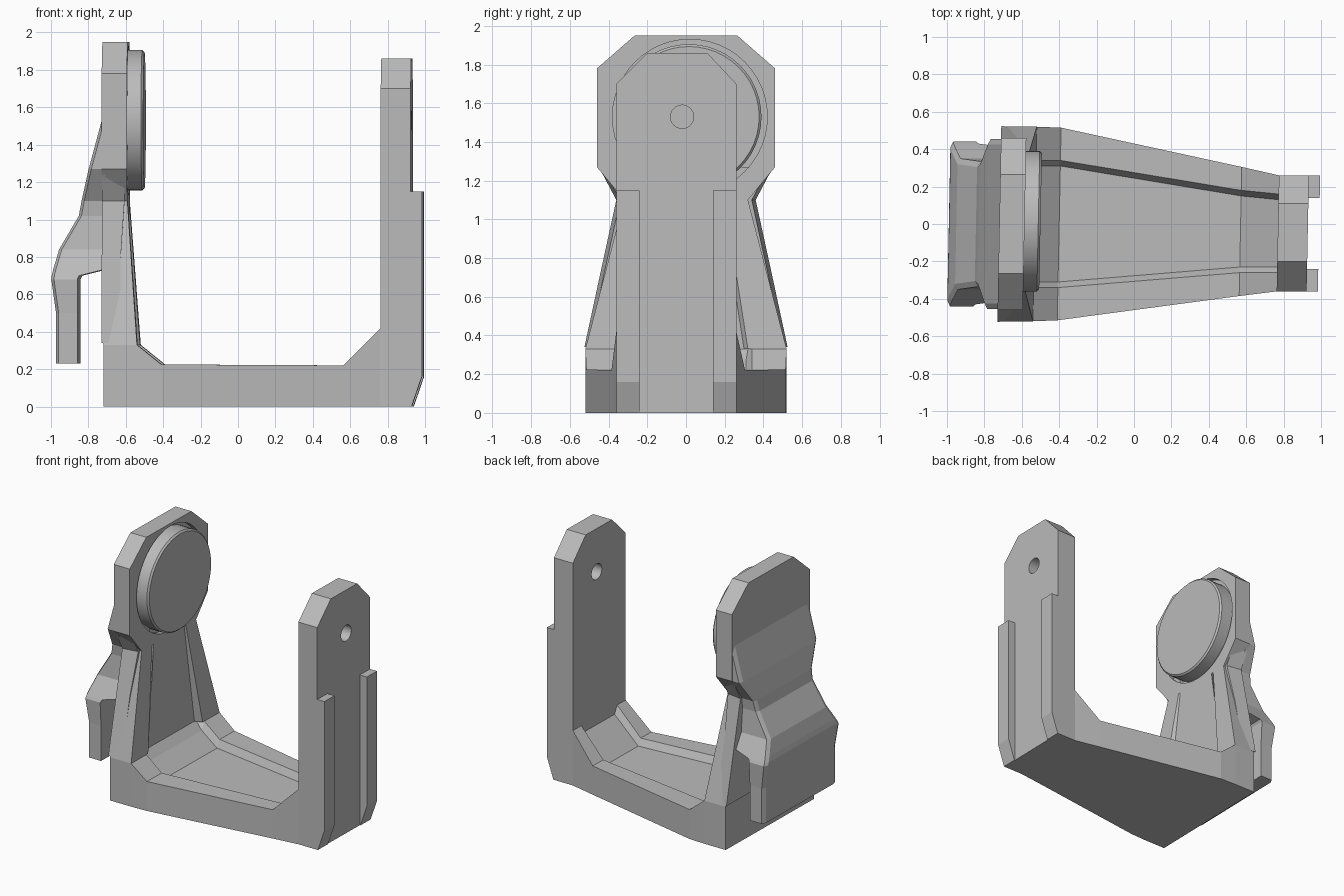
import bpy, bmesh, math
from mathutils import Matrix

SKEW = 0.02  # the whole bracket is turned very slightly about z

if "Cube" in bpy.data.objects:
    bpy.data.objects.remove(bpy.data.objects["Cube"])

grey = bpy.data.materials.new("plain_grey")
grey.use_nodes = True
grey.diffuse_color = (0.5, 0.5, 0.5, 1)
grey.node_tree.nodes["Principled BSDF"].inputs["Base Color"].default_value = (0.5, 0.5, 0.5, 1)


def finish(name, bm):
    for v in bm.verts:
        v.co.x += SKEW * v.co.y
    bmesh.ops.recalc_face_normals(bm, faces=bm.faces)
    mesh = bpy.data.meshes.new(name)
    bm.to_mesh(mesh)
    bm.free()
    mesh.materials.append(grey)
    obj = bpy.data.objects.new(name, mesh)
    bpy.context.collection.objects.link(obj)
    return obj


def loft(name, rings):
    """Skin a list of equal-length point rings and cap both ends."""
    bm = bmesh.new()
    loops = [[bm.verts.new(p) for p in ring] for ring in rings]
    n = len(loops[0])
    for a, b in zip(loops, loops[1:]):
        for i in range(n):
            j = (i + 1) % n
            bm.faces.new((a[i], a[j], b[j], b[i]))
    bm.faces.new(loops[0])
    bm.faces.new(loops[-1])
    return finish(name, bm)


def disc(name, x0, x1, y, z, radius, bevel=0.0):
    """Round plate with its axis along x, optionally bevelled at x1."""
    steps = [(x0, radius), (x1 - bevel, radius)]
    if bevel:
        steps.append((x1, radius - bevel))
    angles = [math.tau * i / 48 for i in range(48)]
    return loft(name, [[(x, y + r * math.cos(a), z + r * math.sin(a)) for a in angles]
                       for x, r in steps])


def cut(obj, cutter):
    cutter.hide_render = True
    mod = obj.modifiers.new("cut", "BOOLEAN")
    mod.operation = "DIFFERENCE"
    mod.solver = "EXACT"
    mod.object = cutter
    bpy.context.view_layer.objects.active = obj
    bpy.ops.object.modifier_apply(modifier=mod.name)
    bpy.data.objects.remove(cutter)


# Base: tapered trough with raised rims and a ramp at each end
# x, centre y, half width, trough half width, rim z, trough z
base_sections = [
    (-0.71, 0, 0.52, 0.35, 0.33, 0.33),
    (-0.585, 0, 0.52, 0.35, 0.33, 0.33),
    (-0.53, 0, 0.52, 0.34, 0.33, 0.27),
    (-0.40, 0, 0.515, 0.34, 0.225, 0.17),
    (0.57, -0.04, 0.345, 0.22, 0.22, 0.17),
    (0.77, -0.05, 0.31, 0.21, 0.42, 0.36),
    (0.80, -0.05, 0.31, 0.21, 0.42, 0.42),
    (0.93, -0.05, 0.31, 0.21, 0.42, 0.42),
]
loft("base_trough", [
    [(x, c - w, 0), (x, c - w, top), (x, c - i, top), (x, c - i + 0.03, floor),
     (x, c + i - 0.03, floor), (x, c + i, top), (x, c + w, top), (x, c + w, 0)]
    for x, c, w, i, top, floor in base_sections])

# Narrow arm with clipped corners and a pivot hole
arm_outline = [(-0.36, 0.3), (0.26, 0.3), (0.26, 1.70), (0.11, 1.86),
               (-0.20, 1.86), (-0.36, 1.70)]
narrow_arm = loft("narrow_arm", [[(x, y, z) for y, z in arm_outline] for x in (0.77, 0.93)])
cut(narrow_arm, disc("hole_cutter", 0.6, 1.1, -0.02, 1.53, 0.06))

# Two outer ribs with a slanted foot
rib_outline = [(0.92, 0), (0.935, 0), (0.99, 0.16), (0.99, 1.15), (0.92, 1.15)]
for name, y0, y1 in (("front_rib", -0.36, -0.24), ("back_rib", 0.14, 0.26)):
    loft(name, [[(x, y, z) for x, z in rib_outline] for y in (y0, y1)])

# Wide arm: waisted plate with a shallow groove fading upward
# z, outer x, inner x, half width, groove half width, groove depth
wide_sections = [
    (0.33, -0.71, -0.53, 0.52, 0.32, 0.055),
    (1.10, -0.72, -0.585, 0.32, 0.20, 0),
    (1.27, -0.72, -0.585, 0.46, 0.20, 0),
    (1.78, -0.72, -0.585, 0.46, 0.20, 0),
    (1.95, -0.72, -0.585, 0.265, 0.20, 0),
]
wide_arm = loft("wide_arm", [
    [(xo, -w, z), (xi, -w, z), (xi, -g, z), (xi - d, -g + 0.02, z),
     (xi - d, g - 0.02, z), (xi, g, z), (xi, w, z), (xo, w, z)]
    for z, xo, xi, w, g, d in wide_sections])
cut(wide_arm, disc("recess_cutter", -0.625, -0.4, 0.02, 1.53, 0.40))

# Round pad seated in the recess
pad = disc("round_pad", -0.65, -0.50, 0.015, 1.53, 0.375, 0.012)
bpy.context.view_layer.objects.active = pad
pad.select_set(True)
bpy.ops.object.shade_smooth_by_angle(angle=math.radians(25))
pad.select_set(False)

# Outer guard: bulges out from the wide arm, then hangs down clear of it
# z, outer x, inner x, half width
guard_sections = [
    (0.23, -0.965, -0.85, 0.43),
    (0.50, -0.965, -0.85, 0.43),
    (0.68, -0.99, -0.85, 0.44),
    (0.70, -0.988, -0.84, 0.43),
    (0.735, -0.98, -0.70, 0.41),
    (0.84, -0.95, -0.70, 0.35),
    (1.02, -0.845, -0.70, 0.335),
    (1.10, -0.83, -0.70, 0.345),
    (1.27, -0.79, -0.70, 0.455),
    (1.53, -0.72, -0.70, 0.455),
]
loft("outer_guard", [
    [(xo, -w + 0.03, z), (xo + 0.015, -w, z), (xi, -w, z),
     (xi, w, z), (xo + 0.015, w, z), (xo, w - 0.03, z)]
    for z, xo, xi, w in guard_sections])

# Slanted gussets joining the guard to the flanks of the wide arm
for name, side in (("front_gusset", -1), ("back_gusset", 1)):
    loft(name, [[(-0.72, side * w, z), (x, side * (w - 0.02), z), (x, side * 0.2, z),
                 (-0.72, side * 0.2, z)]
                for z, x, w in ((0.34, -0.62, 0.525), (0.78, -0.62, 0.43),
                                (1.10, -0.60, 0.36), (1.27, -0.60, 0.45))])
